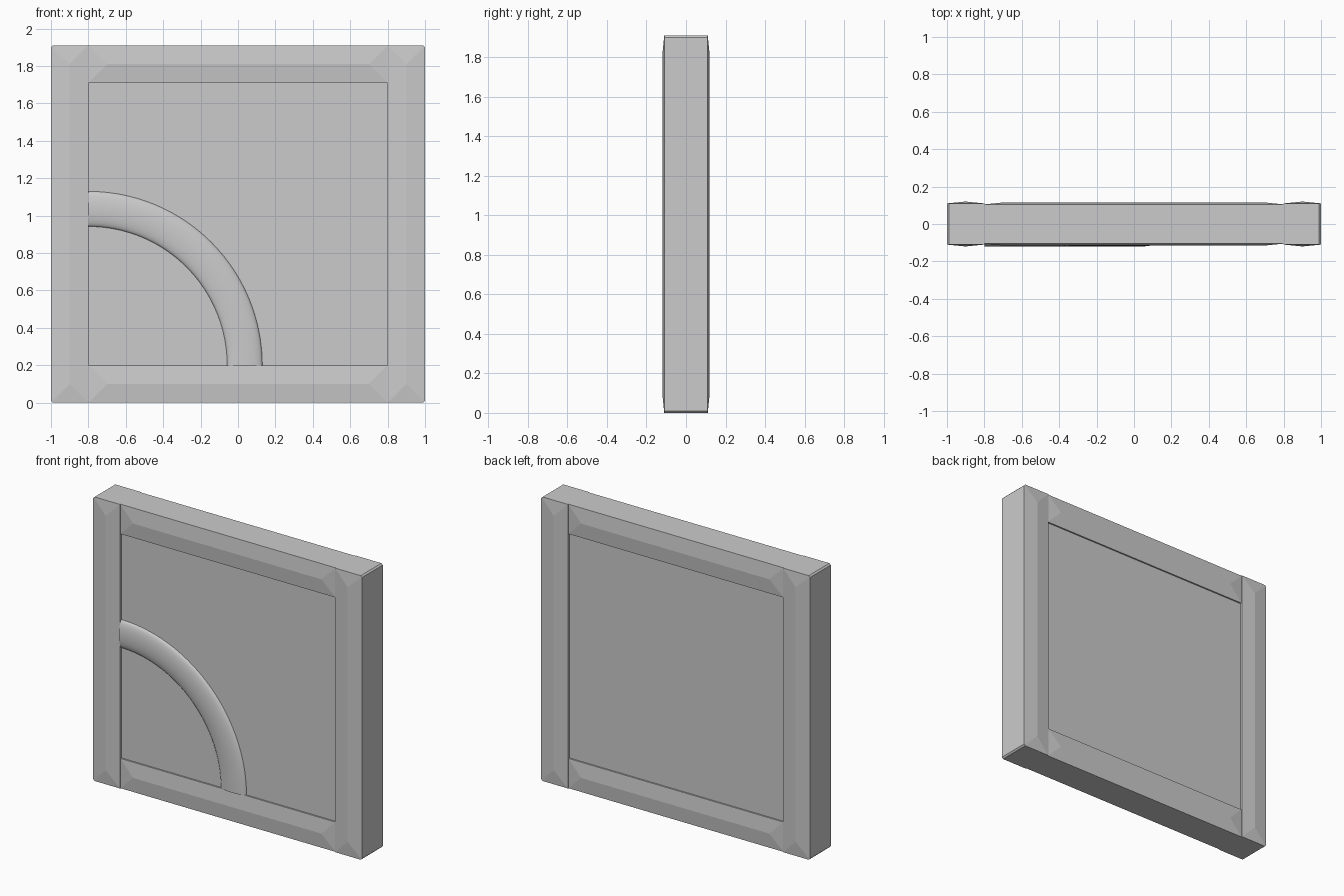
import bpy, bmesh, math

if "Cube" in bpy.data.objects:
    bpy.data.objects.remove(bpy.data.objects["Cube"])

H, W = 1.91, 0.20          # overall height, beam width
PANEL_Y = 0.095            # half thickness of the recessed panel


def finish(name, bm):
    bmesh.ops.recalc_face_normals(bm, faces=bm.faces)
    me = bpy.data.meshes.new(name)
    bm.to_mesh(me)
    bm.free()
    ob = bpy.data.objects.new(name, me)
    bpy.context.collection.objects.link(ob)
    return ob


def beam(name, outline, ridge, edge_y, ridge_y):
    """Flat-sided bar with a low hipped ridge on its front and back."""
    bm = bmesh.new()
    rims = []
    for s in (-1, 1):
        rim = [bm.verts.new((x, s * edge_y, z)) for x, z in outline]
        peaks = [bm.verts.new((x, s * ridge_y, z)) for x, z in ridge]
        near = [min(peaks, key=lambda p: (p.co.x - v.co.x) ** 2 + (p.co.z - v.co.z) ** 2)
                for v in rim]
        for i in range(len(rim)):
            j = (i + 1) % len(rim)
            face = [rim[i], rim[j], near[j]]
            if near[i] is not near[j]:
                face.append(near[i])
            bm.faces.new(face)
        rims.append(rim)
    a, b = rims
    for i in range(len(a)):
        j = (i + 1) % len(a)
        bm.faces.new((a[i], a[j], b[j], b[i]))
    return finish(name, bm)


# Side posts, outer corners slightly cut
c = 0.01
for name, s in (("left_post", -1), ("right_post", 1)):
    pts = [(1, c), (1 - c, 0), (1 - W, 0), (1 - W, H), (1 - c, H), (1, H - c)]
    beam(name, [(s * x, z) for x, z in pts],
         [(s * 0.9, 0.1), (s * 0.9, H - 0.1)], 0.11, 0.12)

# Top and bottom rails between the posts
for name, z in (("bottom_rail", 0), ("top_rail", H - W)):
    beam(name, [(-0.8, z), (0.8, z), (0.8, z + W), (-0.8, z + W)],
         [(-0.7, z + 0.1), (0.7, z + 0.1)], 0.105, 0.115)

# Recessed panel
bm = bmesh.new()
bmesh.ops.create_cube(bm, size=1)
for v in bm.verts:
    v.co = (v.co.x * 1.6, v.co.y * 2 * PANEL_Y, H / 2 + v.co.z * (H - 2 * W))
finish("panel", bm)

# Quarter-circle rounded moulding on the front of the panel
bm = bmesh.new()
rings = []
STEPS, SIDES, MID, HALF, RISE = 40, 14, 0.836, 0.094, 0.025
for i in range(STEPS + 1):
    t = math.pi / 2 * i / STEPS
    ring = []
    for k in range(SIDES + 1):
        a = math.pi * k / SIDES
        r = MID + HALF * math.cos(a)
        y = -PANEL_Y - RISE * math.sin(a)
        ring.append(bm.verts.new((-0.8 + r * math.cos(t), y, 0.2 + r * math.sin(t))))
    rings.append(ring)
for p, q in zip(rings, rings[1:]):
    for k in range(SIDES + 1):
        m = (k + 1) % (SIDES + 1)
        bm.faces.new((p[k], p[m], q[m], q[k]))
bm.faces.new(rings[0])
bm.faces.new(rings[-1])
arc = finish("quarter_moulding", bm)
bpy.context.view_layer.objects.active = arc
arc.select_set(True)
bpy.ops.object.shade_smooth_by_angle(angle=math.radians(40))
